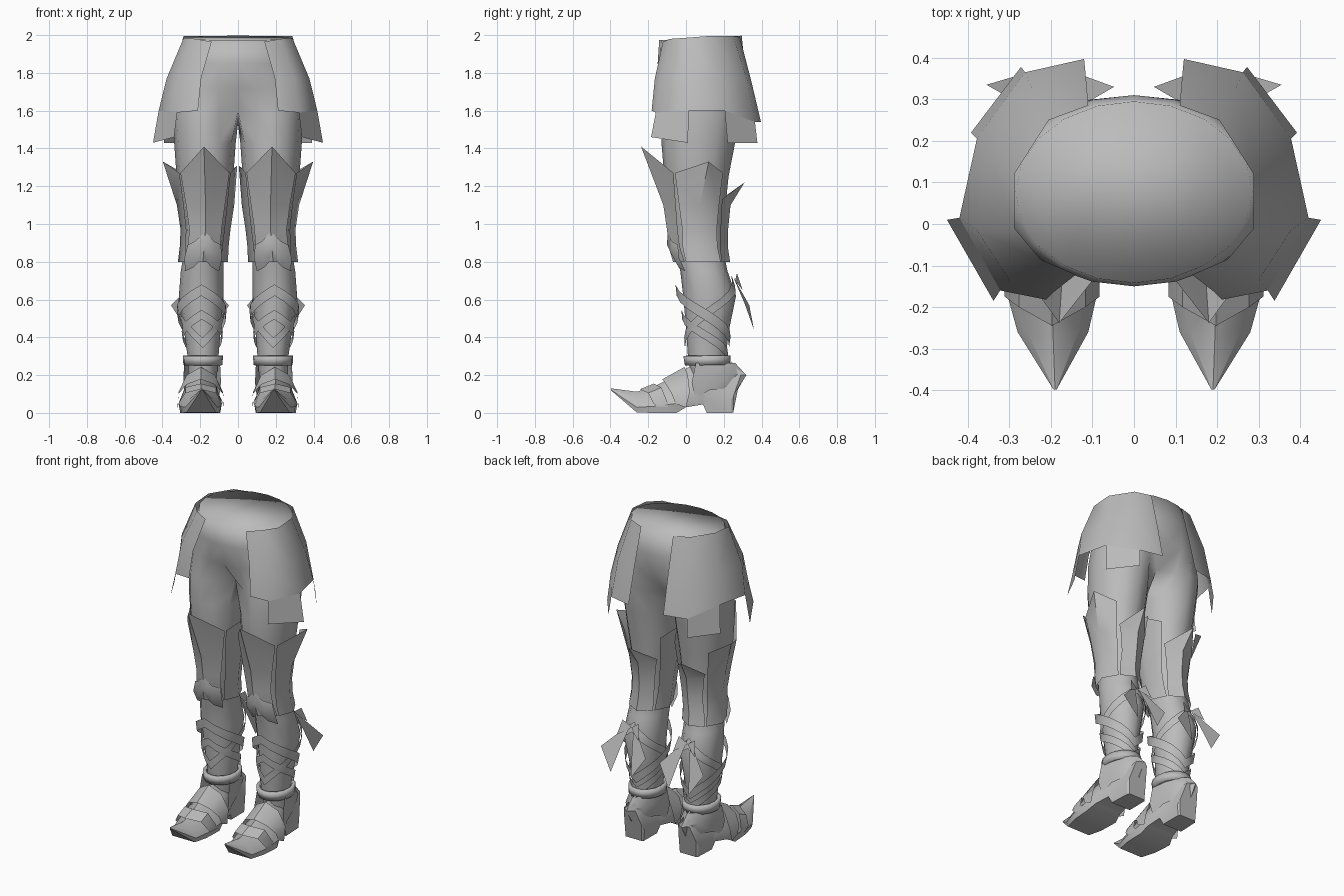
import bpy, bmesh, math
from math import sin, cos, radians, pi

if "Cube" in bpy.data.objects:
    bpy.data.objects.remove(bpy.data.objects["Cube"])

grey = bpy.data.materials.new("plain grey")
grey.diffuse_color = (0.5, 0.5, 0.5, 1)
grey.use_nodes = True
grey.node_tree.nodes["Principled BSDF"].inputs["Base Color"].default_value = grey.diffuse_color


def loft(name, rows, closed=False, caps=(), angle=35):
    """Skin rows of points, then mirror to the other leg. None marks a missing point."""
    bm = bmesh.new()
    grid = [[bm.verts.new(p) if p else None for p in r] for r in rows]
    for a, b in zip(grid, grid[1:]):
        n = len(a)
        for i in range(n if closed else n - 1):
            j = (i + 1) % n
            quad = [a[i], a[j], b[j], b[i]]
            if None not in quad:
                bm.faces.new(quad)
    for c in caps:
        bm.faces.new([v for v in grid[c] if v])
    bmesh.ops.recalc_face_normals(bm, faces=bm.faces)
    me = bpy.data.meshes.new(name)
    bm.to_mesh(me)
    bm.free()
    me.materials.append(grey)
    me.shade_smooth()
    if angle < 180:
        me.set_sharp_from_angle(angle=radians(angle))
    ob = bpy.data.objects.new(name, me)
    bpy.context.collection.objects.link(ob)
    m = ob.modifiers.new("mirror", 'MIRROR')
    m.use_clip = True
    m.merge_threshold = 0.002
    return ob


# Leg profile: z, centre x, centre y, radius x, radius y
LEG = [(1.58, .18, .08, .165, .20), (1.43, .175, .065, .163, .195),
       (1.25, .175, .055, .15, .17), (1.0, .17, .06, .11, .14),
       (.87, .18, .065, .103, .13), (.75, .19, .095, .113, .125),
       (.62, .195, .125, .118, .14), (.45, .19, .115, .098, .115),
       (.30, .185, .11, .082, .10), (.18, .188, .12, .075, .09)]


def leg_point(z, deg, off=0.0):
    """Point on the leg surface; 0 = outer side, 90 = back, 270 = front."""
    for a, b in zip(LEG, LEG[1:]):
        if z >= b[0]:
            break
    t = (a[0] - z) / (a[0] - b[0])
    cx, cy, rx, ry = [p + (q - p) * t for p, q in zip(a[1:], b[1:])]
    d = radians(deg)
    return (cx + (rx + off) * cos(d), cy + (ry + off) * sin(d), z)


# Pelvis and legs in one skin
rows = []
for z, tilt, rx, yf, yb in [(1.985, .012, .285, -.142, .295), (1.85, 0, .325, -.15, .31),
                            (1.72, 0, .34, -.135, .31)]:
    ring = [None]
    for i in range(11):
        t = radians(-90 + 18 * i)
        ring.append((max(0, rx * cos(t)) if 0 < i < 10 else 0,
                     (yf + yb) / 2 + (yb - yf) / 2 * sin(t), z + tilt * sin(t)))
    rows.append(ring)
crotch = [leg_point(1.58, 180 + 30 * i) for i in range(12)]
crotch[0] = (0, .08, 1.53)
crotch[1] = (0, -.03, 1.6)
crotch[11] = (0, .2, 1.58)
rows.append(crotch)
for z in (1.43, 1.25, 1.0, .87, .75, .62, .45, .30, .18):
    rows.append([leg_point(z, 180 + 30 * i) for i in range(12)])
loft("pelvis_and_legs", rows, True, caps=(0,), angle=180)

# Skirt panel with two square tabs; columns run from front to back
skirt_top = [(.14, -.122, 1.965), (.225, -.085, 1.98), (.288, -.01, 1.985),
             (.288, .12, 1.995), (.205, .25, 1.995), (.11, .285, 1.99)]
skirt_mid = [(.195, -.165, 1.77), (.30, -.135, 1.77), (.378, -.015, 1.77),
             (.35, .175, 1.77), (.245, .325, 1.76), (.115, .345, 1.76)]
skirt_low = [(.212, -.182, 1.6), (.322, -.16, 1.59), (.42, .015, 1.6),
             (.378, .205, 1.6), (.262, .365, 1.54), (.12, .397, 1.54)]
skirt_tab = [None, (.338, -.185, 1.46), (.45, .01, 1.43),
             (None), (.272, .378, 1.43), None]
loft("skirt_panel", [skirt_top, skirt_mid, skirt_low], angle=60)
for name, a, b in (("skirt_front_tab", 1, 2), ("skirt_back_tab", 4, 3)):
    end = skirt_tab[b] or (.392, .22, 1.43)
    loft(name, [[skirt_low[a], skirt_low[b]], [skirt_tab[a], end]])

# Thigh armour: four plates, each with a flared point at the top
for name, mid, half, peak in (("front_thigh_plate", 270, 50, (.18, -.238, 1.41)),
                              ("outer_thigh_plate", 5, 42, (.398, .12, 1.33)),
                              ("back_thigh_plate", 92, 42, (.18, .31, 1.22)),
                              ("inner_thigh_plate", 178, 40, (.004, .10, 1.31))):
    top = 1.13 if mid == 92 else 1.27
    rows = [[leg_point(top, mid - half, .018), peak, leg_point(top, mid + half, .018)]]
    for z, k, off in ((1.1, .95, .014), (.97, .9, .012), (.88, .95, .014), (.8, 1.0, .012)):
        rows.append([leg_point(z, mid - half * k, off), leg_point(z, mid, off + .012),
                     leg_point(z, mid + half * k, off)])
    loft(name, rows, angle=50)

# Knee guard with a pointed lower edge
knee = [(225, .82), (247, .84), (270, .89), (293, .84), (315, .82)]
loft("knee_guard", [[leg_point(z + .07, d, .02) for d, z in knee],
                    [leg_point(z, d, .034) for d, z in knee],
                    [leg_point(z - .07, d, .014) for d, z in knee]], angle=50)


# Crossed shin straps and ankle cuff
def wrap(name, z_front, z_back, width, off, flare=0.0):
    lo, hi = [], []
    for i in range(16):
        d = 270 + 22.5 * i
        t = abs(((22.5 * i + 180) % 360) - 180) / 180
        z = z_front + (z_back - z_front) * t
        o = off + flare * (1 - t)
        lo.append(leg_point(z - width / 2, d, o))
        hi.append(leg_point(z + width / 2, d, o))
    return loft(name, [lo, hi], True)


wrap("shin_strap_falling", .65, .37, .06, .012, .022)
wrap("shin_strap_rising", .37, .70, .055, .013)
wrap("shin_strap_lower", .52, .29, .05, .010, .006)
cuff = wrap("ankle_cuff", .275, .28, .05, .024)
s = cuff.modifiers.new("thickness", 'SOLIDIFY')
s.thickness = .02

# Bow tails and loops behind the calf
for name, pts in (("bow_tail_outer", [(.205, .25, .72), (.355, .335, .57), (.27, .36, .44)]),
                  ("bow_tail_inner", [(.185, .25, .72), (.048, .33, .57), (.13, .36, .44)]),
                  ("bow_loop_outer", [(.195, .26, .70), (.25, .27, .74), (.27, .30, .65)]),
                  ("bow_loop_inner", [(.195, .26, .70), (.14, .27, .74), (.12, .30, .65)])):
    loft(name, [[pts[0], pts[1]], [((pts[0][0] + pts[2][0]) / 2, (pts[0][1] + pts[2][1]) / 2 + .005,
                                    (pts[0][2] + pts[2][2]) / 2), pts[2]]])


# Shoe: y, centre x, half width, bottom z, top z
SHOE = [(-.398, .19, .004, .12, .13), (-.26, .195, .085, .002, .112),
        (-.17, .197, .108, 0, .14), (-.05, .20, .115, 0, .20),
        (0, .195, .10, .03, .235), (.09, .19, .082, .045, .275),
        (.11, .19, .072, 0, .28), (.24, .188, .068, 0, .272)]


def shoe_row(y, cx, w, b, t):
    h = t - b
    prof = [(-.92, 0), (-1, .25), (-.72, .65), (0, 1), (.72, .65), (1, .25), (.92, 0)]
    return [(cx + w * x, y, b + h * z) for x, z in prof]


rows = [shoe_row(*r) for r in SHOE]
rows.append([(.188 + x, y, z) for x, y, z in
             [(-.055, .25, .002), (-.06, .255, .1), (-.04, .29, .2), (0, .32, .2),
              (.04, .29, .2), (.06, .255, .1), (.055, .25, .002)]])
loft("shoe", rows, True, caps=(0, -1), angle=32)

# Bands over the instep and toe: half width, then y and z of front and rear edge
for name, arc in (("instep_band", [(.122, -.055, .05, .0, .028), (.118, -.075, .10, .02, .11),
                                   (.075, -.105, .15, .01, .20), (0, -.125, .178, -.008, .243)]),
                  ("toe_band", [(.112, -.15, .03, -.08, .03), (.114, -.175, .055, -.10, .06),
                                (.08, -.20, .105, -.13, .135), (0, -.245, .125, -.17, .155)])):
    full = [(-w, *r) for w, *r in arc] + [(w, *r) for w, *r in arc[-2::-1]]
    loft(name, [[(.197 + w, a, b) for w, a, b, c, d in full],
                [(.197 + w, c, d) for w, a, b, c, d in full]], angle=40)

# Heel guard around the back of the shoe
guard = [(-.10, .03, .16), (-.088, .13, .2), (-.06, .24, .21), (0, .318, .2),
         (.06, .24, .21), (.088, .13, .2), (.10, .03, .16)]
loft("heel_guard", [[(.19 + x * .95, .11 + (y - .11) * .72, .265) for x, y, z in guard],
                    [(.19 + x, y, z) for x, y, z in guard],
                    [(.19 + x * .9, .11 + (y - .11) * .78, z - .08) for x, y, z in guard]], angle=40)
